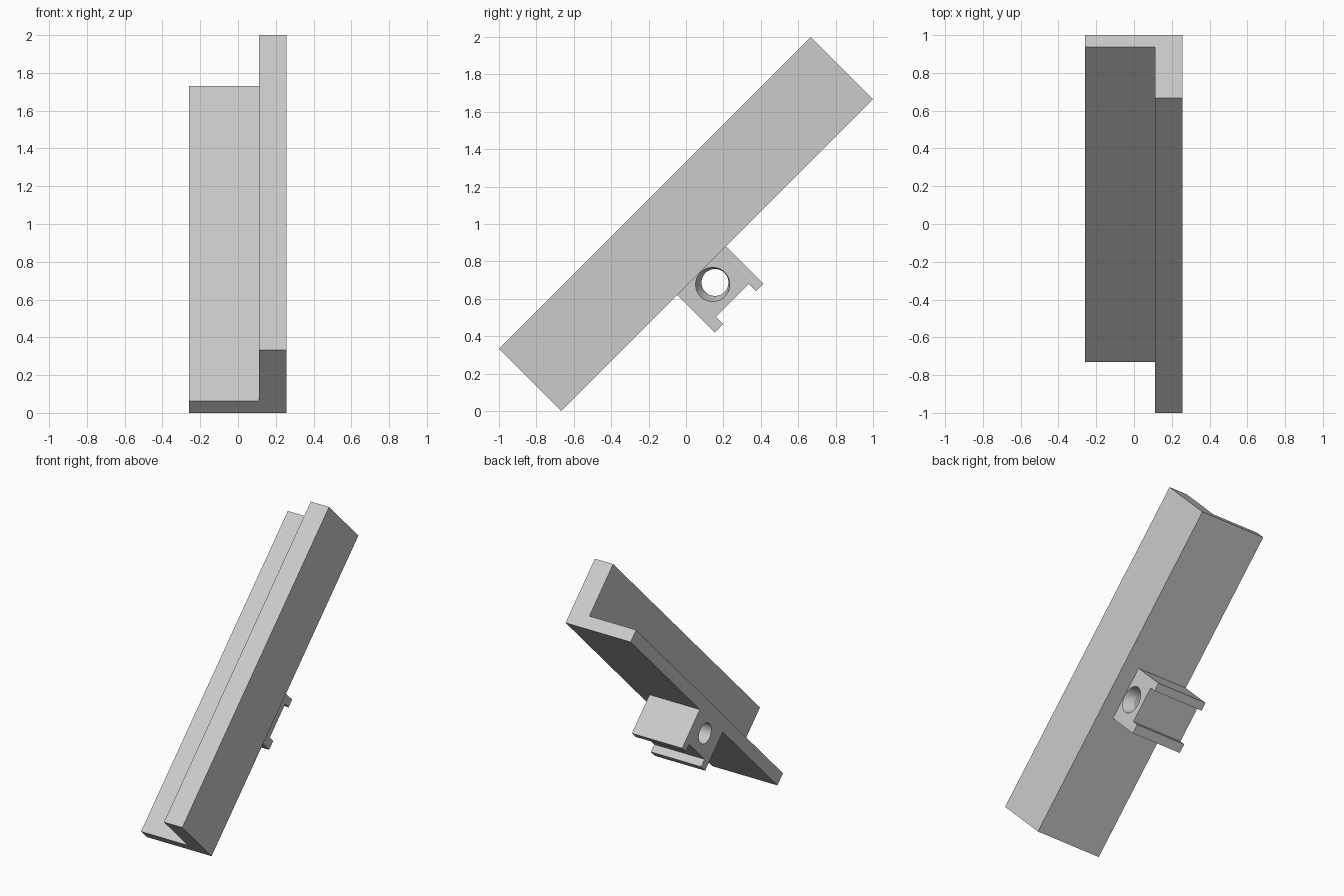
import bpy, bmesh, math
from mathutils import Vector

if "Cube" in bpy.data.objects:
    bpy.data.objects.remove(bpy.data.objects["Cube"], do_unlink=True)

grey = bpy.data.materials.new("light_grey")
grey.use_nodes = True
colour = (0.6, 0.6, 0.6, 1)
grey.diffuse_color = colour
grey.node_tree.nodes["Principled BSDF"].inputs["Base Color"].default_value = colour

TILT = math.radians(45)
BASE = (0, 0, 0.667)


def loft(name, rings):
    """Join rings of points into a closed solid, tilted with the whole model."""
    bm = bmesh.new()
    loops = [[bm.verts.new(p) for p in ring] for ring in rings]
    for a, b in zip(loops, loops[1:]):
        for i in range(len(a)):
            j = (i + 1) % len(a)
            bm.faces.new((a[i], a[j], b[j], b[i]))
    bm.faces.new(loops[0])
    bm.faces.new(loops[-1])
    bmesh.ops.recalc_face_normals(bm, faces=bm.faces)
    mesh = bpy.data.meshes.new(name)
    bm.to_mesh(mesh)
    bm.free()
    mesh.materials.append(grey)
    obj = bpy.data.objects.new(name, mesh)
    obj.location = BASE
    obj.rotation_euler.x = TILT
    bpy.context.collection.objects.link(obj)
    return obj


# Long angle rail: L-shaped section with a thin floor and a tall wall
section = [(-0.26, 0), (0.257, 0), (0.257, 0.471), (0.112, 0.471), (0.112, 0.089), (-0.26, 0.089)]
loft("angle_rail", [[(x, u, w) for x, w in section] for u in (-0.943, 1.414)])

# Mounting block under the floor, with a lip on each side of a groove
outline = [(-0.066, 0), (0.303, 0), (0.303, -0.284), (0.246, -0.284),
           (0.246, -0.229), (-0.002, -0.229), (-0.002, -0.284), (-0.066, -0.284)]
block = loft("mounting_block", [[(x, u, w) for u, w in outline] for x in (-0.26, 0.14)])


# Round hole through the block, flared at one end
def circle(x, u, w, r, n=48):
    return [(x, u + r * math.cos(math.tau * i / n), w + r * math.sin(math.tau * i / n)) for i in range(n)]


cutter = loft("hole_cutter", [circle(-0.4, 0.124, -0.095, 0.072),
                              circle(0.07, 0.124, -0.095, 0.072),
                              circle(0.142, 0.107, -0.094, 0.092)])
cutter.hide_render = True
cut = block.modifiers.new("hole", "BOOLEAN")
cut.operation = "DIFFERENCE"
cut.solver = "EXACT"
cut.object = cutter
bpy.ops.object.select_all(action="DESELECT")
bpy.context.view_layer.objects.active = block
block.select_set(True)
bpy.ops.object.modifier_apply(modifier=cut.name)
bpy.data.objects.remove(cutter, do_unlink=True)
bpy.ops.object.shade_smooth_by_angle(angle=math.radians(15))
